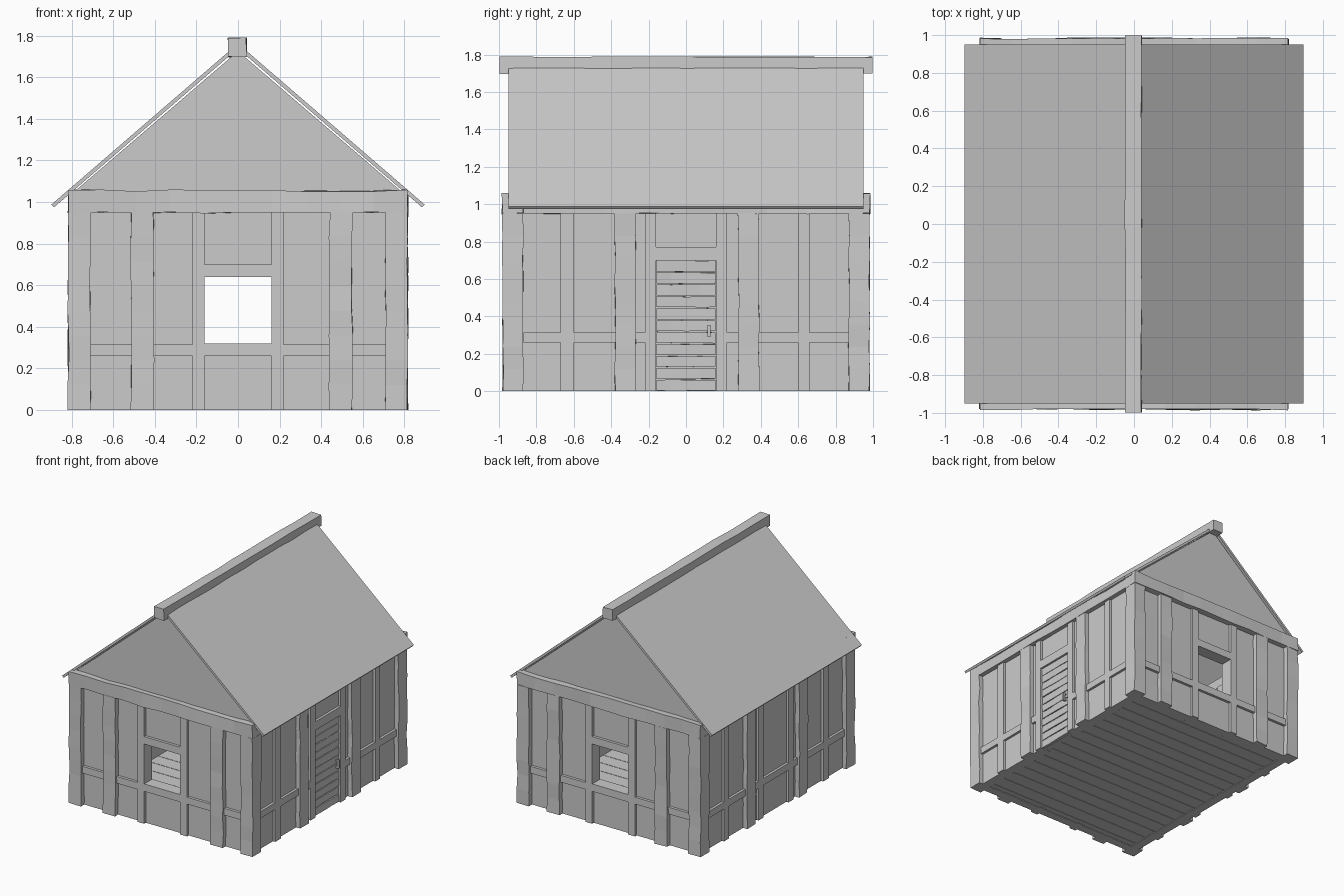
import bpy, bmesh, random
from mathutils import Vector

if "Cube" in bpy.data.objects:
    bpy.data.objects.remove(bpy.data.objects["Cube"])

random.seed(4)


def finish(name, bm):
    bmesh.ops.recalc_face_normals(bm, faces=bm.faces)
    me = bpy.data.meshes.new(name)
    bm.to_mesh(me)
    bm.free()
    ob = bpy.data.objects.new(name, me)
    bpy.context.collection.objects.link(ob)
    return ob


def add_box(bm, lo, hi):
    lo, hi = Vector(lo), Vector(hi)
    vs = bmesh.ops.create_cube(bm, size=1)["verts"]
    for v in vs:
        v.co = Vector([(lo[i] + hi[i]) / 2 + v.co[i] * (hi[i] - lo[i]) for i in range(3)])


def boxes(name, items):
    bm = bmesh.new()
    for lo, hi in items:
        add_box(bm, lo, hi)
    return finish(name, bm)


def rough_beam(name, lo, hi, axis, amp=0.004, n=8):
    """Hand-hewn timber: rings along an axis with a slightly wandering section."""
    bm = bmesh.new()
    a, b = [i for i in range(3) if i != axis]
    rings = []
    for k in range(n + 1):
        ring = []
        for s, t in ((0, 0), (1, 0), (1, 1), (0, 1)):
            co = [0, 0, 0]
            co[axis] = lo[axis] + (hi[axis] - lo[axis]) * k / n
            co[a] = (lo[a], hi[a])[s] + random.uniform(-amp, amp)
            co[b] = (lo[b], hi[b])[t] + random.uniform(-amp, amp)
            ring.append(bm.verts.new(co))
        rings.append(ring)
    for r0, r1 in zip(rings, rings[1:]):
        for i in range(4):
            j = (i + 1) % 4
            bm.faces.new((r0[i], r0[j], r1[j], r1[i]))
    bm.faces.new(rings[0])
    bm.faces.new(rings[-1])
    return finish(name, bm)


def span(s, a, b):
    """Ordered range from a to b on the s (+1/-1) side."""
    return tuple(sorted((s * a, s * b)))


T = 0.95   # wall top

# floor planks
planks = []
count = 16
for i in range(count):
    y0 = -0.94 + 1.88 * i / count
    planks.append(((-0.77, y0 + 0.002, 0.005), (0.77, y0 + 1.88 / count - 0.002, 0.03)))
boxes("floor_planks", planks)

# gable end walls, each with a square window
for s, side in ((-1, "front"), (1, "back")):
    y0, y1 = span(s, 0.87, 0.94)
    boxes(side + "_wall", [((-0.78, y0, 0), (-0.17, y1, T)), ((0.17, y0, 0), (0.78, y1, T)),
                           ((-0.17, y0, 0), (0.17, y1, 0.31)), ((-0.17, y0, 0.65), (0.17, y1, T))])
    # thin frame around the window and mid rails
    y0, y1 = span(s, 0.86, 0.962)
    boxes(side + "_window_frame", [((-0.22, y0, 0), (-0.16, y1, T)), ((0.16, y0, 0), (0.22, y1, T)),
                                   ((-0.16, y0, 0.26), (0.16, y1, 0.32)),
                                   ((-0.16, y0, 0.64), (0.16, y1, 0.70))])
    boxes(side + "_rails", [((-0.71, y0, 0.26), (-0.22, y1, 0.315)),
                            ((0.22, y0, 0.26), (0.71, y1, 0.315))])
    # heavy posts and cross beam
    y0, y1 = span(s, 0.87, 0.978)
    for x0, x1 in ((-0.515, -0.405), (0.44, 0.55)):
        rough_beam(side + "_post", (x0, y0, 0), (x1, y1, T), 2)
    y0, y1 = span(s, 0.87, 0.983)
    rough_beam(side + "_cross_beam", (-0.815, y0, T), (0.815, y1, 1.055), 0, 0.005, 10)
    # triangular gable
    bm = bmesh.new()
    y0, y1 = span(s, 0.88, 0.935)
    rings = [[bm.verts.new((x, y, z)) for x, z in ((-0.81, 1.03), (0.81, 1.03), (0, 1.725))]
             for y in (y0, y1)]
    for i in range(3):
        j = (i + 1) % 3
        bm.faces.new((rings[0][i], rings[0][j], rings[1][j], rings[1][i]))
    for r in rings:
        bm.faces.new(r)
    finish(side + "_gable", bm)

# long side walls: the right one has the doorway, the left one is closed
for s, side in ((1, "right"), (-1, "left")):
    x0, x1 = span(s, 0.71, 0.78)
    f0, f1 = span(s, 0.70, 0.80)
    p0, p1 = span(s, 0.71, 0.816)
    thin = [(-0.67, -0.60), (0.60, 0.66), (-0.22, -0.16), (0.16, 0.22)]
    if s > 0:
        boxes("right_wall", [((x0, -0.94, 0), (x1, -0.17, T)), ((x0, 0.17, 0), (x1, 0.94, T)),
                             ((x0, -0.17, 0.71), (x1, 0.17, T))])
        rails = [((f0, -0.87, 0.26), (f1, -0.16, 0.315)), ((f0, 0.16, 0.26), (f1, 0.87, 0.315)),
                 ((f0, -0.16, 0.70), (f1, 0.16, 0.77))]
    else:
        boxes("left_wall", [((x0, -0.94, 0), (x1, 0.94, T))])
        rails = [((f0, -0.87, 0.26), (f1, 0.87, 0.315))]
    boxes(side + "_thin_posts", [((f0, a, 0), (f1, b, T)) for a, b in thin])
    boxes(side + "_rails", rails)
    for y0, y1 in ((-0.38, -0.27), (0.28, 0.39)):
        rough_beam(side + "_post", (p0, y0, 0), (p1, y1, T), 2)
    rough_beam(side + "_wall_beam", (p0, -0.87, T), (p1, 0.87, 1.03), 1)
    # corner posts
    for t in (-1, 1):
        y0, y1 = span(t, 0.87, 0.98)
        rough_beam(side + "_corner_post", (p0, y0, 0), (p1, y1, T), 2)

# plank door with handle
h = 0.70 / 11
for i in range(11):
    rough_beam("door_plank", (0.745, -0.158, i * h + 0.003), (0.785, 0.158, (i + 1) * h - 0.003), 1, 0.002, 4)
boxes("door_backing", [((0.735, -0.16, 0), (0.765, 0.16, 0.70))])
boxes("door_handle", [((0.80, 0.115, 0.29), (0.815, 0.13, 0.355)),
                      ((0.78, 0.115, 0.29), (0.80, 0.13, 0.302)),
                      ((0.78, 0.115, 0.343), (0.80, 0.13, 0.355))])

# roof slabs
for s, side in ((1, "right"), (-1, "left")):
    bm = bmesh.new()
    prof = ((0, 1.762), (0.897, 0.988), (0.885, 0.974), (0, 1.738))
    rings = [[bm.verts.new((s * x, y, z)) for x, z in prof] for y in (-0.95, 0.95)]
    for i in range(4):
        j = (i + 1) % 4
        bm.faces.new((rings[0][i], rings[0][j], rings[1][j], rings[1][i]))
    for r in rings:
        bm.faces.new(r)
    finish(side + "_roof", bm)

# ridge beam
rough_beam("ridge_beam", (-0.047, -0.998, 1.698), (0.04, 0.998, 1.788), 1, 0.003, 10)
